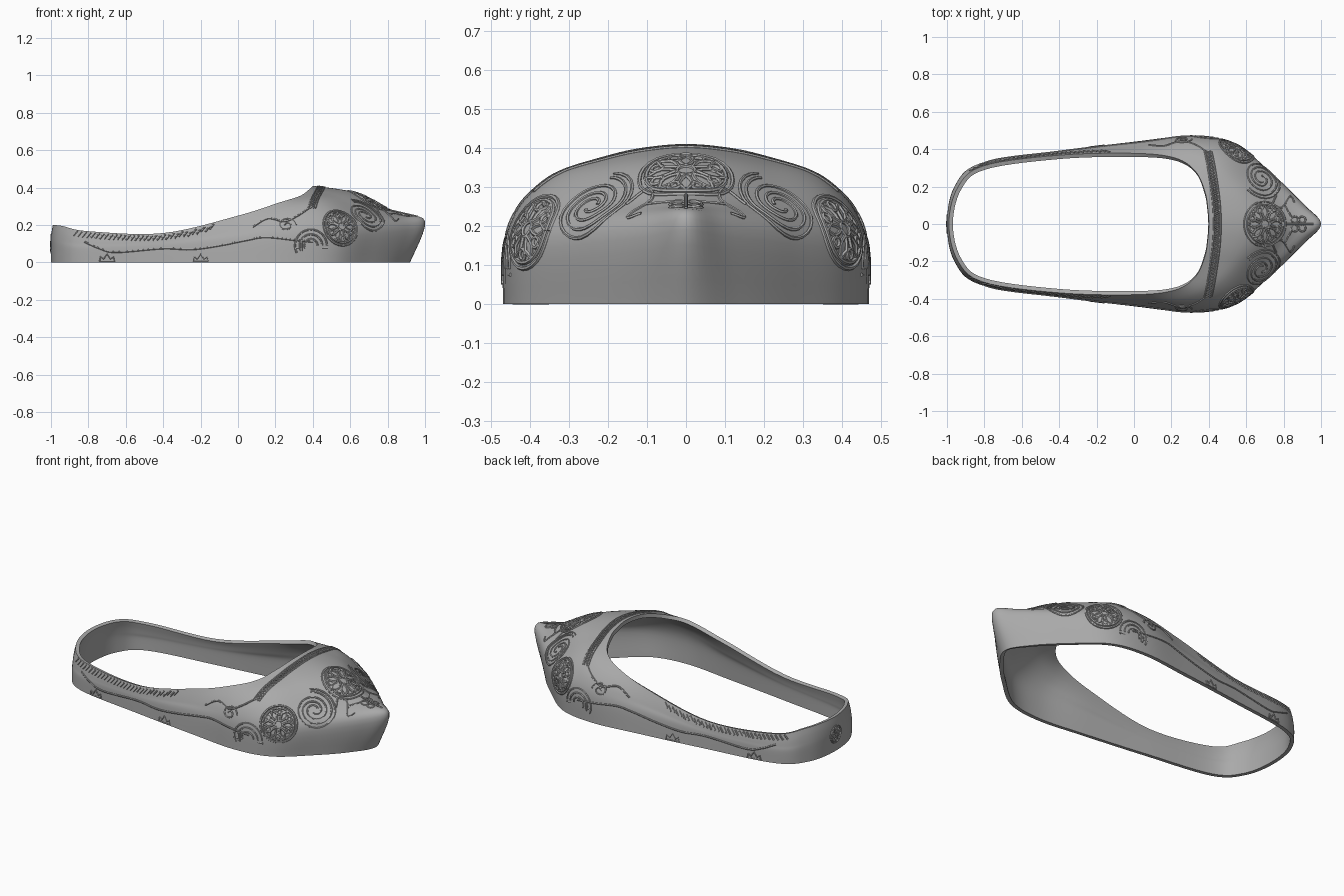
import bpy, bmesh
from math import sin, cos, pi, radians
from mathutils import Vector
from mathutils.bvhtree import BVHTree

cube = bpy.data.objects.get("Cube")
if cube:
    bpy.data.objects.remove(cube)

grey = bpy.data.materials.new("plain grey")
grey.use_nodes = True
grey.diffuse_color = (0.4, 0.4, 0.4, 1)
grey.node_tree.nodes["Principled BSDF"].inputs["Base Color"].default_value = (0.4, 0.4, 0.4, 1)

# Half contours from heel centre round the side to the toe centre, sole edge first
SOLE = [(-1, 0, 0), (-.96, .2, 0), (-.82, .325, 0), (-.4, .39, 0), (0, .44, 0),
        (.3, .47, 0), (.52, .43, 0), (.7, .285, 0), (.84, .14, 0), (.92, 0, 0)]
WIDEST = [(-1, 0, .08), (-.96, .2, .08), (-.82, .325, .07), (-.4, .387, .08), (0, .432, .12),
          (.3, .468, .14), (.54, .425, .16), (.74, .265, .18), (.91, .1, .2), (1, 0, .22)]
SHOULDER = [(-1, 0, .12), (-.957, .2, .12), (-.815, .322, .1), (-.4, .382, .11), (0, .415, .17),
            (.28, .445, .22), (.49, .39, .26), (.66, .24, .265), (.8, .085, .265), (.85, 0, .262)]
CROWN = [(-.997, 0, .16), (-.95, .2, .16), (-.81, .318, .13), (-.4, .376, .135), (0, .398, .21),
         (.25, .405, .275), (.42, .335, .33), (.55, .2, .352), (.62, .09, .365), (.64, 0, .37)]
RIM = [(-.99, 0, .2), (-.94, .2, .195), (-.8, .312, .167), (-.4, .368, .157), (0, .378, .25),
       (.22, .353, .32), (.33, .28, .355), (.38, .17, .39), (.395, .08, .405), (.4, 0, .41)]


def spline(p, q, r, s, t):
    return ((2 * q) + (r - p) * t + (2 * p - 5 * q + 4 * r - s) * t ** 2
            + (3 * q - p - 3 * r + s) * t ** 3) / 2


def smooth_path(points, steps, closed=False):
    pts = [Vector(p) for p in points]
    n = len(pts)
    pick = (lambda i: pts[i % n]) if closed else (lambda i: pts[max(0, min(n - 1, i))])
    out = [spline(*(pick(i + k) for k in (-1, 0, 1, 2)), j / steps)
           for i in range(n if closed else n - 1) for j in range(steps)]
    return out if closed else out + [pts[-1]]


def add_object(name, data):
    ob = bpy.data.objects.new(name, data)
    bpy.context.collection.objects.link(ob)
    return ob


def bake(ob):
    # Replace an object by its finished mesh
    name = ob.name
    deps = bpy.context.evaluated_depsgraph_get()
    mesh = bpy.data.meshes.new_from_object(ob.evaluated_get(deps))
    bpy.data.objects.remove(ob)
    mesh.materials.clear()
    mesh.materials.append(grey)
    done = add_object(name, mesh)
    bpy.ops.object.select_all(action='DESELECT')
    done.select_set(True)
    bpy.context.view_layer.objects.active = done
    bpy.ops.object.shade_smooth_by_angle(angle=radians(35))
    return done


# Shoe upper: contours lofted from sole to rim
loops = []
for half in (SOLE, WIDEST, SHOULDER, CROWN, RIM):
    loops.append(smooth_path(half + [(x, -y, z) for x, y, z in half[-2:0:-1]], 7, True))
columns = [smooth_path(col, 6) for col in zip(*loops)]
bm = bmesh.new()
grid = [[bm.verts.new(p) for p in col] for col in columns]
for a, b in zip(grid, grid[1:] + grid[:1]):
    for i in range(len(a) - 1):
        bm.faces.new((a[i], a[i + 1], b[i + 1], b[i]))
bm.normal_update()
if sum(f.normal.dot(f.calc_center_median()) for f in bm.faces) < 0:
    bmesh.ops.reverse_faces(bm, faces=bm.faces)
surface = BVHTree.FromBMesh(bm)
shell = bpy.data.meshes.new("shoe_upper")
bm.to_mesh(shell)
bm.free()
upper = add_object("shoe_upper", shell)
wall = upper.modifiers.new("wall", 'SOLIDIFY')
wall.thickness = 0.022
wall.offset = -1
bake(upper)


# Raised ornament helpers
def stamp(centre, facing, up=(0, 0, 1)):
    # Map flat (a, b) drawings onto the surface, looking against facing
    c, d = Vector(centre), Vector(facing).normalized()
    right = Vector(up).cross(d).normalized()
    top = d.cross(right)

    def place(p):
        return surface.ray_cast(c + right * p[0] + top * p[1] + d * 2, -d)[0]
    return place


def emboss(name, lines, place, depth=0.005):
    curve = bpy.data.curves.new(name, 'CURVE')
    curve.dimensions = '3D'
    curve.bevel_depth = depth
    curve.bevel_resolution = 1
    curve.use_fill_caps = True
    for line in lines:
        pts = [q for q in map(place, line) if q]
        if len(pts) > 1:
            sp = curve.splines.new('POLY')
            sp.points.add(len(pts) - 1)
            for v, q in zip(sp.points, pts):
                v.co = (*q, 1)
    bake(add_object(name, curve))


def arc(r, start=0, end=2 * pi, ox=0, oy=0, squash=1, steps=28):
    angles = [start + (end - start) * i / steps for i in range(steps + 1)]
    return [(ox + r * cos(a), oy + r * squash * sin(a)) for a in angles]


def spiral(r, turns, start, sign=1, steps=60):
    return [(r * (1 - .85 * t) * cos(start + sign * turns * 2 * pi * t),
             r * (1 - .85 * t) * sin(start + sign * turns * 2 * pi * t))
            for t in (i / steps for i in range(steps + 1))]


def rosette(r, petals):
    lines = [arc(r), arc(r * .86), arc(r * .2, steps=12)]
    for k in range(petals):
        a = 2 * pi * k / petals
        for bend in (-.3, .3):
            lines.append([(r * m * cos(a + bend * w), r * m * sin(a + bend * w))
                          for m, w in ((.2, 0), (.4, .9), (.6, .9), (.84, 0))])
        b = a + pi / petals
        lines.append(arc(r * .13, ox=r * .66 * cos(b), oy=r * .66 * sin(b), steps=10))
    return lines


# Toe top medallion and the tongue of scrolls below it
emboss("top_medallion", rosette(.12, 8), stamp((.6, 0, 0), (.3, 0, 1), (1, 0, 0)), .006)
tip = [[(-.1, .0), (-.04, .03), (.04, .03), (.1, 0)], [(0, 0), (0, .15)]]
tip += [arc(.018, ox=s * .022, oy=o, steps=12) for s in (-1, 1) for o in (.05, .09)]
emboss("toe_tongue", tip, stamp((.73, 0, 0), (.3, 0, 1), (1, 0, 0)))

# Zigzag band round the front of the opening
half_turn = radians(64)


def on_band(p):
    a = p[0] * half_turn
    d = Vector((0, sin(a), cos(a)))
    base = Vector((.445 - .05 * p[0] ** 2 + p[1], 0, .1))
    return surface.ray_cast(base + d, -d)[0]


band = [[(i / 30 - 1, w) for i in range(61)] for w in (-.018, .018)]
band.append([(i / 30 - 1, .012 * (-1) ** i) for i in range(61)])
band.append([(i / 30 - 1, -.012 * (-1) ** i) for i in range(61)])
emboss("opening_band", band, on_band)

wave = [(-.82, .11), (-.74, .075), (-.65, .055), (-.4, .075), (-.25, .07),
        (-.1, .09), (.05, .12), (.15, .135), (.3, .12), (.4, .11)]
rim_line = [Vector((x, z)) for x, y, z in smooth_path(RIM, 8)]

for s, side in ((1, "left"), (-1, "right")):
    def flank(p, s=s):
        return surface.ray_cast(Vector((p[0], s * 2, p[1])), Vector((0, -s, 0)))[0]

    # Wavy trim line and slanted stitches under the rim
    line = smooth_path([(x, z, 0) for x, z in wave], 6)
    emboss(side + "_wave", [line], flank)
    stitches = []
    for i in range(32):
        x = -.88 + i * .0235
        edge = min(rim_line, key=lambda q: abs(q.x - x)).y
        stitches.append([(x, edge - .035), (x + .022, edge - .008)])
    emboss(side + "_stitches", stitches, flank)

    # Small crowns along the sole
    crown = [(-.04, .005), (-.035, .03), (-.018, .018), (0, .045), (.018, .018),
             (.035, .03), (.04, .005), (-.04, .005)]
    emboss(side + "_crowns", [[(x + o, z) for x, z in crown] for o in (-.7, -.2)], flank, .004)

    # Concentric arches behind the side medallion
    arches = [arc(r, 0, pi * 1.15, .39, .09) for r in (.035, .06, .085)]
    arches += [[(.3, .075), (.48, .075)], [(.34, .06), (.34, .12)]]
    emboss(side + "_arches", arches, flank)

    # Side medallion, toe scroll and the vine joining it to the top
    emboss(side + "_medallion", rosette(.1, 6), stamp((.55, s * .4, .19), (.45, s, .35)), .006)
    toe = stamp((.69, s * .25, .26), (.75, s * .6, .75))
    emboss(side + "_scroll", [spiral(.125, 2.2, pi / 2, s), spiral(.108, 1.6, pi / 2, s)], toe)
    vine = [(-s * a, b, 0) for a, b in ((.12, .0), (.15, .06), (.19, .02), (.17, -.06), (.21, -.05))]
    emboss(side + "_vine", [smooth_path(vine, 6)], toe)

    # Flowing tendrils from the band towards the flank
    tendril = [(.08, .19, 0), (.16, .235, 0), (.25, .22, 0), (.32, .25, 0), (.38, .29, 0)]
    emboss(side + "_tendril", [smooth_path(tendril, 6), spiral_line := [
        (.26 + a * .5, .2 + b * .4) for a, b in spiral(.1, 1.5, 0)]], flank)

# Heel medallion
emboss("heel_medallion", rosette(.05, 6), stamp((-1, 0, .1), (-1, 0, 0)), .004)
